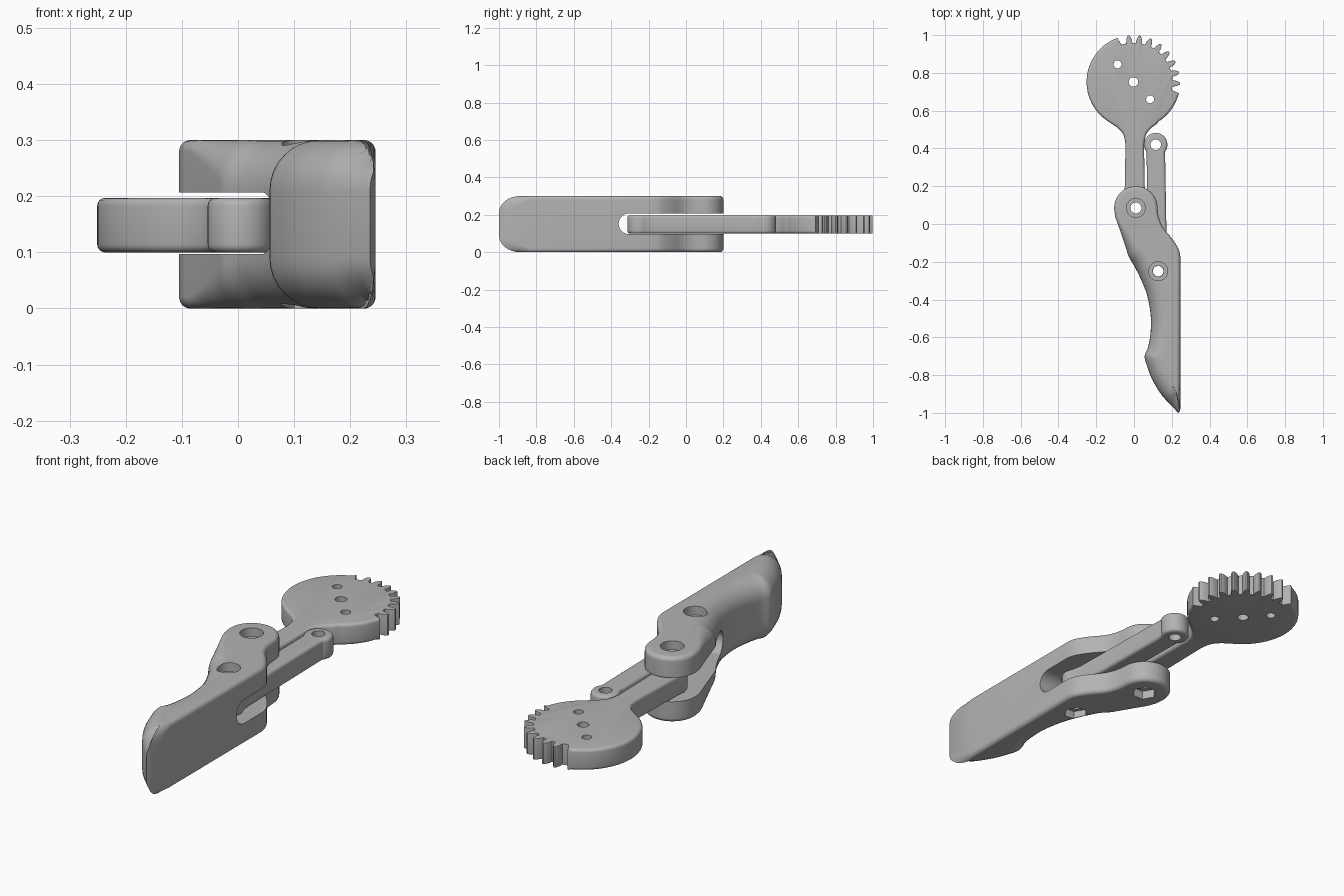
import bpy, bmesh
from math import sin, cos, pi, radians
from mathutils import Vector

cube = bpy.data.objects.get("Cube")
if cube:
    bpy.data.objects.remove(cube, do_unlink=True)

grey = bpy.data.materials.new("plain grey")
grey.use_nodes = True
COLOUR = (0.45, 0.45, 0.45, 1)
grey.diffuse_color = COLOUR
grey.node_tree.nodes["Principled BSDF"].inputs["Base Color"].default_value = COLOUR


def arc(cx, cy, r, start, end, n=24):
    angles = [radians(start + (end - start) * i / n) for i in range(n + 1)]
    return [Vector((cx + r * cos(a), cy + r * sin(a))) for a in angles]


def circle(cx, cy, r, n=32):
    return arc(cx, cy, r, 0, 360, n)[:-1]


def spline(points, n=4):
    """Smooth open curve through the points."""
    p = [Vector(q) for q in points]
    p = [p[0]] + p + [p[-1]]
    out = []
    for a, b, c, d in zip(p, p[1:], p[2:], p[3:]):
        for i in range(n):
            t = i / n
            out.append(0.5 * (2 * b + (c - a) * t + (2 * a - 5 * b + 4 * c - d) * t * t
                              + (3 * b - a - 3 * c + d) * t ** 3))
    return out + [p[-1]]


def inward(outline, i):
    """Mitred inward direction of a counter-clockwise outline."""
    p = outline[i]
    e1 = (p - outline[i - 1]).normalized()
    e2 = (outline[(i + 1) % len(outline)] - p).normalized()
    n1, n2 = Vector((-e1.y, e1.x)), Vector((-e2.y, e2.x))
    bis = (n1 + n2).normalized()
    return bis / max(bis.dot(n1), 0.7)


def prism(name, outline, z0, z1, radius=None, steps=6, direction=inward, limit=None):
    """Extruded outline whose rims are rounded by a radius chosen per point."""
    layers = []
    if radius:
        for s in range(steps + 1):
            a = pi / 2 * s / steps
            k = 1 - sin(a)
            ring = []
            for i, p in enumerate(outline):
                r = radius(p)
                q = p + direction(outline, i) * r * k
                if limit:
                    q.x = min(q.x, limit(p, k))
                ring.append((q.x, q.y, r * (1 - cos(a))))
            layers.append(ring)
        bottom = [[(x, y, z0 + h) for x, y, h in ring] for ring in layers]
        top = [[(x, y, z1 - h) for x, y, h in ring] for ring in reversed(layers)]
        layers = bottom + top
    else:
        layers = [[(p.x, p.y, z) for p in outline] for z in (z0, z1)]
    bm = bmesh.new()
    rings = [[bm.verts.new(c) for c in ring] for ring in layers]
    count = len(outline)
    for lo, hi in zip(rings, rings[1:]):
        for i in range(count):
            j = (i + 1) % count
            bm.faces.new((lo[i], lo[j], hi[j], hi[i]))
    bm.faces.new(rings[0][::-1])
    bm.faces.new(rings[-1])
    bmesh.ops.recalc_face_normals(bm, faces=bm.faces)
    mesh = bpy.data.meshes.new(name)
    bm.to_mesh(mesh)
    bm.free()
    mesh.materials.append(grey)
    obj = bpy.data.objects.new(name, mesh)
    bpy.context.collection.objects.link(obj)
    return obj


def select(obj):
    bpy.ops.object.select_all(action='DESELECT')
    obj.select_set(True)
    bpy.context.view_layer.objects.active = obj


def cut(obj, cutter):
    cutter.hide_render = True
    mod = obj.modifiers.new("cut", 'BOOLEAN')
    mod.operation, mod.solver, mod.object = 'DIFFERENCE', 'EXACT', cutter
    select(obj)
    bpy.ops.object.modifier_apply(modifier=mod.name)
    bpy.data.objects.remove(cutter, do_unlink=True)


def drill(obj, x, y, r, z0=-0.1, z1=0.4, sides=32):
    cut(obj, prism("cutter", circle(x, y, r, sides), z0, z1))


def finish(obj):
    select(obj)
    bpy.ops.object.shade_smooth_by_angle(angle=radians(32))


PIVOT = (0.01, 0.085)
LINK_PIVOT = (0.128, -0.25)

# Forked finger: knuckle, curved inner side, pointed tip, straight outer wall
inner_side = spline([(-0.1, 0.04), (-0.072, -0.04), (-0.042, -0.13), (-0.027, -0.175),
                     (0.0, -0.22), (0.04, -0.3), (0.07, -0.38), (0.088, -0.48),
                     (0.088, -0.57), (0.075, -0.65), (0.056, -0.7), (0.072, -0.76),
                     (0.1, -0.83), (0.15, -0.91), (0.22, -0.985)])
tip = [Vector(p) for p in ((0.235, -1.0), (0.245, -0.98), (0.245, -0.84))]
shoulder = spline([(0.245, -0.17), (0.235, -0.13), (0.2, -0.075), (0.155, -0.02),
                   (0.133, 0.03), (0.126, 0.07)])
outline = arc(*PIVOT, 0.115, 5, 190) + inner_side + tip + shoulder


def finger_radius(p):
    on_outside = (p.x > 0.12 and p.y > -0.2) or (p.x > 0.24 and p.y > -0.9)
    ramp = 0 if on_outside else min(max(-p.y / 0.22, 0), 1)
    return 0.02 + 0.07 * ramp


def finger_direction(points, i):
    return Vector((1, 1.25)) if points[i].y < -0.95 else inward(points, i)


finger = prism("forked_finger", outline, 0, 0.3, finger_radius, 8, finger_direction,
               lambda p, k: 0.245 - (0.02 + 0.2 * (0.245 - p.x)) * k)

# Slot between the fork arms, with a round end
slot_outline = arc(-0.305, 0.152, 0.055, 90, 270) + [Vector((0.5, 0.097)), Vector((0.5, 0.207))]
slot = prism("cutter", slot_outline, -0.4, 0.5)
slot.rotation_euler = (pi / 2, 0, pi / 2)
cut(finger, slot)

# Bolt holes with round head recesses above and hexagonal nut recesses below
for x, y in (PIVOT, LINK_PIVOT):
    drill(finger, x, y, 0.029)
    drill(finger, x, y, 0.05, 0.26, 0.4)
    drill(finger, x, y, 0.054, -0.1, 0.04, 6)
finish(finger)

# Gear arm: partly toothed disc with a neck running down to the pivot
GX, GY, GR = -0.003, 0.752, 0.248
ROOT = 0.207
TOOTH = ((ROOT, 4.6), (0.225, 3.7), (0.239, 2.3), (0.247, 0.9))
gear_outline = []
for t in range(8):
    mid = -2 + 14 * t
    sides = [(r, -d) for r, d in TOOTH] + [(r, d) for r, d in reversed(TOOTH)]
    gear_outline += [Vector((GX + r * cos(radians(mid + d)), GY + r * sin(radians(mid + d))))
                     for r, d in sides]
gear_outline += arc(GX, GY, ROOT, 104, 108, 1)
gear_outline += arc(GX, GY, GR, 110, 238, 40)
gear_outline += spline([(-0.118, 0.53), (-0.082, 0.505), (-0.055, 0.47), (-0.045, 0.42)])
gear_outline += arc(0.004, 0.085, 0.058, 160, 380)
gear_outline += spline([(0.053, 0.42), (0.063, 0.47), (0.088, 0.505), (0.121, 0.53)])
gear_outline += arc(GX, GY, GR, 302, 346, 14)
gear_outline += arc(GX, GY, ROOT, 348, 350, 1)


def gear_radius(p):
    angle = (p - Vector((GX, GY))).angle_signed(Vector((1, 0)))
    toothed = radians(-17) < angle < radians(112)
    return 0.002 if toothed else 0.014


gear = prism("gear_arm", gear_outline, 0.1, 0.197, gear_radius, 4)
for x, y, r in ((GX, GY, 0.025), (-0.087, 0.845, 0.021), (0.085, 0.66, 0.021), (*PIVOT, 0.029)):
    drill(gear, x, y, r)
finish(gear)

# Connecting link with a round eye at each end
link_outline = arc(0.115, 0.42, 0.062, -38, 218)
link_outline += [Vector((0.067, 0.35)), Vector((0.073, -0.17))]
link_outline += arc(*LINK_PIVOT, 0.064, 150, 390)
link_outline += [Vector((0.174, -0.17)), Vector((0.165, 0.35))]
link = prism("connecting_link", link_outline, 0.1, 0.197, lambda p: 0.014, 4)
drill(link, 0.115, 0.42, 0.028)
drill(link, *LINK_PIVOT, 0.028)
finish(link)
